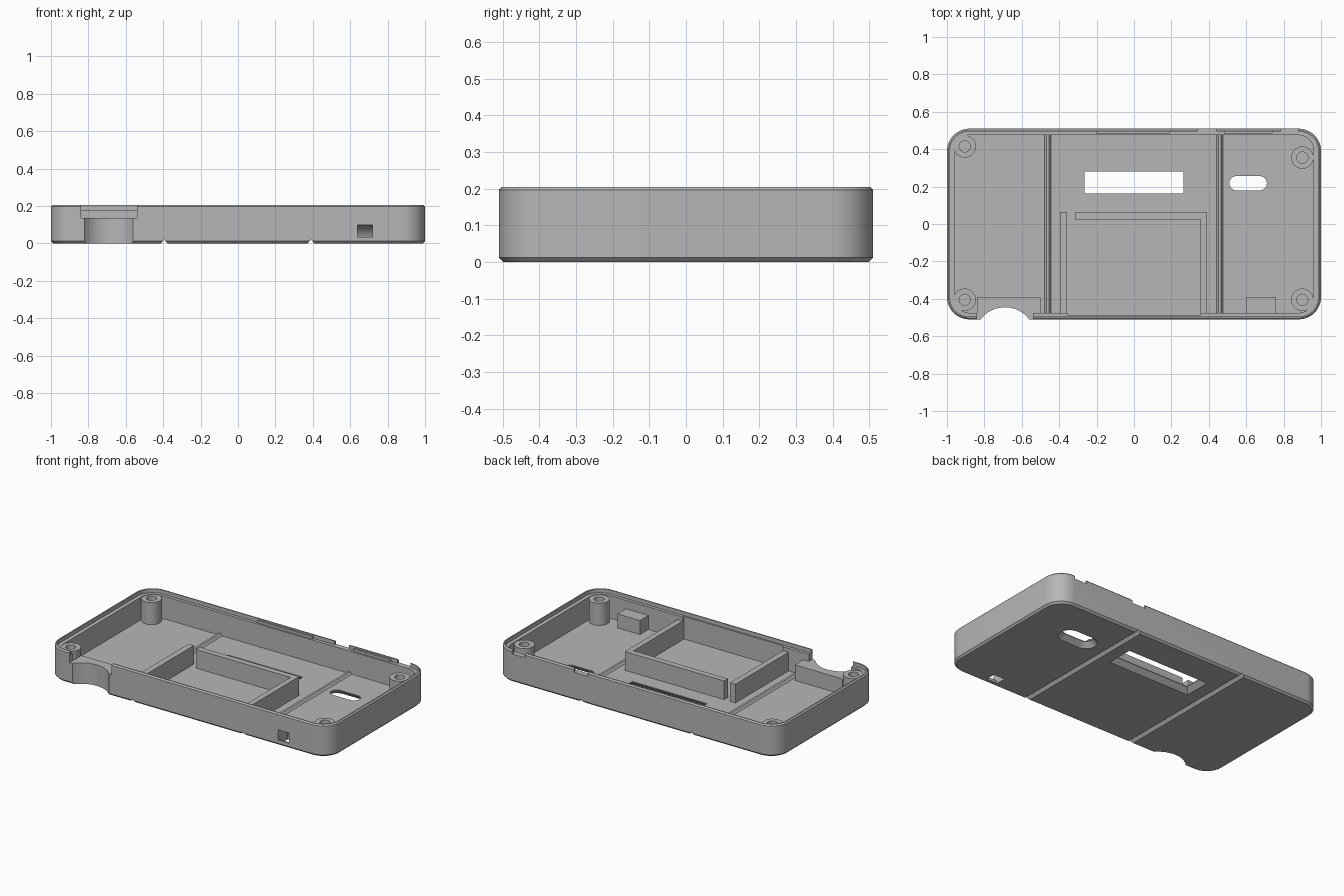
import bpy, bmesh, math
from mathutils import Vector

cube = bpy.data.objects.get("Cube")
if cube:
    bpy.data.objects.remove(cube, do_unlink=True)

grey = bpy.data.materials.new("plain grey")
grey.use_nodes = True
tone = (0.47, 0.47, 0.47, 1)
grey.diffuse_color = tone
grey.node_tree.nodes["Principled BSDF"].inputs["Base Color"].default_value = tone

HX, HY, TOP = 1.0, 0.51, 0.205
FLOOR, LEDGE = 0.035, 0.18


def finish(name, bm):
    bmesh.ops.recalc_face_normals(bm, faces=bm.faces)
    mesh = bpy.data.meshes.new(name)
    bm.to_mesh(mesh)
    bm.free()
    mesh.materials.append(grey)
    obj = bpy.data.objects.new(name, mesh)
    bpy.context.collection.objects.link(obj)
    return obj


def outline(hx, hy, r, seg):
    """Rounded rectangle; seg 0 keeps square corners."""
    pts = []
    for i, (sx, sy) in enumerate([(1, 1), (-1, 1), (-1, -1), (1, -1)]):
        if seg == 0:
            pts.append((sx * hx, sy * hy))
            continue
        for k in range(seg + 1):
            a = math.pi / 2 * (i + k / seg)
            pts.append((sx * (hx - r) + r * math.cos(a), sy * (hy - r) + r * math.sin(a)))
    return pts


def loft(name, hx, hy, r, rings, seg=12, centre=(0, 0)):
    """Stack rounded rectangles given as (inset, z)."""
    bm = bmesh.new()
    loops = []
    for inset, z in rings:
        pts = outline(hx - inset, hy - inset, r - inset, seg)
        loops.append([bm.verts.new((x + centre[0], y + centre[1], z)) for x, y in pts])
    for lo, hi in zip(loops, loops[1:]):
        for i in range(len(lo)):
            j = (i + 1) % len(lo)
            bm.faces.new((lo[i], lo[j], hi[j], hi[i]))
    bm.faces.new(loops[0][::-1])
    bm.faces.new(loops[-1])
    return finish(name, bm)


def prism(name, pts, axis, a, b):
    """Extrude a cross-section of (across, z) points along x or y."""
    bm = bmesh.new()
    place = (lambda u, z, t: (t, u, z)) if axis == "x" else (lambda u, z, t: (u, t, z))
    face = bm.faces.new([bm.verts.new(place(u, z, a)) for u, z in pts])
    ext = bmesh.ops.extrude_face_region(bm, geom=[face])
    moved = [v for v in ext["geom"] if isinstance(v, bmesh.types.BMVert)]
    shift = Vector(place(0, 0, b - a))
    bmesh.ops.translate(bm, verts=moved, vec=shift)
    return finish(name, bm)


def box(name, x, y, z):
    return prism(name, [(x[0], z[0]), (x[1], z[0]), (x[1], z[1]), (x[0], z[1])], "y", *y)


def rod(name, x, y, r, z0, z1, sides=32):
    bm = bmesh.new()
    bmesh.ops.create_cone(bm, cap_ends=True, segments=sides, radius1=r, radius2=r, depth=z1 - z0)
    bmesh.ops.translate(bm, verts=bm.verts, vec=(x, y, (z0 + z1) / 2))
    return finish(name, bm)


def cut(obj, *cutters):
    bpy.context.view_layer.objects.active = obj
    for cutter in cutters:
        mod = obj.modifiers.new("cut", "BOOLEAN")
        mod.operation, mod.solver, mod.object = "DIFFERENCE", "EXACT", cutter
        bpy.ops.object.modifier_apply(modifier=mod.name)


# Tray shell with chamfered edges, a cavity and a stepped rim
shell = loft("case_shell", HX, HY, 0.12, [(0.012, 0), (0, 0.012), (0, 0.197), (0.008, TOP)])
cavity = loft("cavity_cutter", 0.96, 0.475, 0.08, [(0, FLOOR), (0, 0.3)])
rim = loft("rim_cutter", 0.985, 0.495, 0.105, [(0, LEDGE), (0, 0.3)])
recess = box("recess_cutter", (-0.355, 0.355), (-0.486, -0.4), (FLOOR, 0.3))

# Openings through the floor, flared underneath
flare = [(-0.04, -0.01), (0, FLOOR - 0.005), (0, 0.1)]
window = loft("window_cutter", 0.265, 0.058, 0, flare, 0, (0, 0.222))
slot = loft("slot_cutter", 0.1, 0.038, 0.0379, flare, 10, (0.61, 0.218))

# Scooped front edge and the low opening above it
scoop = rod("scoop_cutter", -0.69, -0.6075, 0.1625, -0.1, 0.3, 64)
opening = box("opening_cutter", (-0.84, -0.54), (-0.6, -0.44), (0.135, 0.3))

# Curved strap tunnel from the front wall to the underside
arc = [math.radians(-10 + 110 * i / 16) for i in range(17)]
section = [(-HY + 0.1 * math.cos(a), 0.1 * math.sin(a)) for a in arc]
section += [(-HY + 0.035 * math.cos(a), 0.035 * math.sin(a)) for a in reversed(arc)]
tunnel = prism("tunnel_cutter", section, "x", 0.64, 0.72)

# Catch gaps in the back rim
gaps = [box("gap_cutter", x, (0.47, 0.6), (LEDGE, 0.3)) for x in [(0.34, 0.44), (0.785, 0.877)]]

# Underside grooves
grooves = [prism("groove_cutter", [(x - 0.027, -0.01), (x + 0.027, -0.01), (x, 0.02)], "y", -0.6, 0.6)
           for x in (-0.395, 0.39)]

cut(shell, cavity, rim, recess, window, slot, scoop, opening, tunnel, *gaps, *grooves)

# Solid blocks behind the scoop and around the strap tunnel
scoop_block = box("scoop_block", (-0.84, -0.5), (-0.48, -0.39), (FLOOR - 0.005, 0.135))
cut(scoop_block, scoop)
strap_block = box("strap_block", (0.6, 0.76), (-0.48, -0.39), (FLOOR - 0.005, 0.125))
cut(strap_block, tunnel)
parts = [shell, scoop_block, strap_block]

# Screw posts
holes = []
for name, x, y in [("back_right", -0.905, 0.415), ("back_left", 0.9, 0.355),
                   ("front_right", -0.905, -0.405), ("front_left", 0.9, -0.405)]:
    post = rod(name + "_post", x, y, 0.06, FLOOR - 0.005, 0.177)
    hole = rod("hole_cutter", x, y, 0.03, 0.06, 0.3, 24)
    cut(post, hole)
    holes.append(hole)
    parts.append(post)

# Compartment walls
wall_z = (FLOOR - 0.005, 0.155)
parts += [
    box("compartment_right_wall", (-0.395, -0.357), (-0.48, 0.063), wall_z),
    box("compartment_left_wall", (0.355, 0.39), (-0.48, 0.025), wall_z),
    box("compartment_back_wall", (-0.315, 0.39), (0.025, 0.063), wall_z),
]

# Floor ribs
for name, x in [("right_floor_rib", -0.462), ("left_floor_rib", 0.458)]:
    rib = [(x - 0.02, FLOOR - 0.003), (x + 0.02, FLOOR - 0.003),
           (x + 0.007, FLOOR + 0.014), (x - 0.007, FLOOR + 0.014)]
    parts.append(prism(name, rib, "y", -0.476, 0.476))

# Snap ridges inside the back rim
for name, x in [("long_snap_ridge", (-0.2, 0.19)), ("short_snap_ridge", (0.48, 0.74))]:
    parts.append(box(name, x, (0.485, 0.498), (LEDGE - 0.002, 0.196)))

# Remove the cutters and shade the parts
for cutter in [cavity, rim, recess, window, slot, scoop, opening, tunnel, *gaps, *grooves, *holes]:
    bpy.data.objects.remove(cutter, do_unlink=True)
bpy.ops.object.select_all(action="DESELECT")
for part in parts:
    part.select_set(True)
bpy.context.view_layer.objects.active = shell
bpy.ops.object.shade_smooth_by_angle(angle=math.radians(30))
